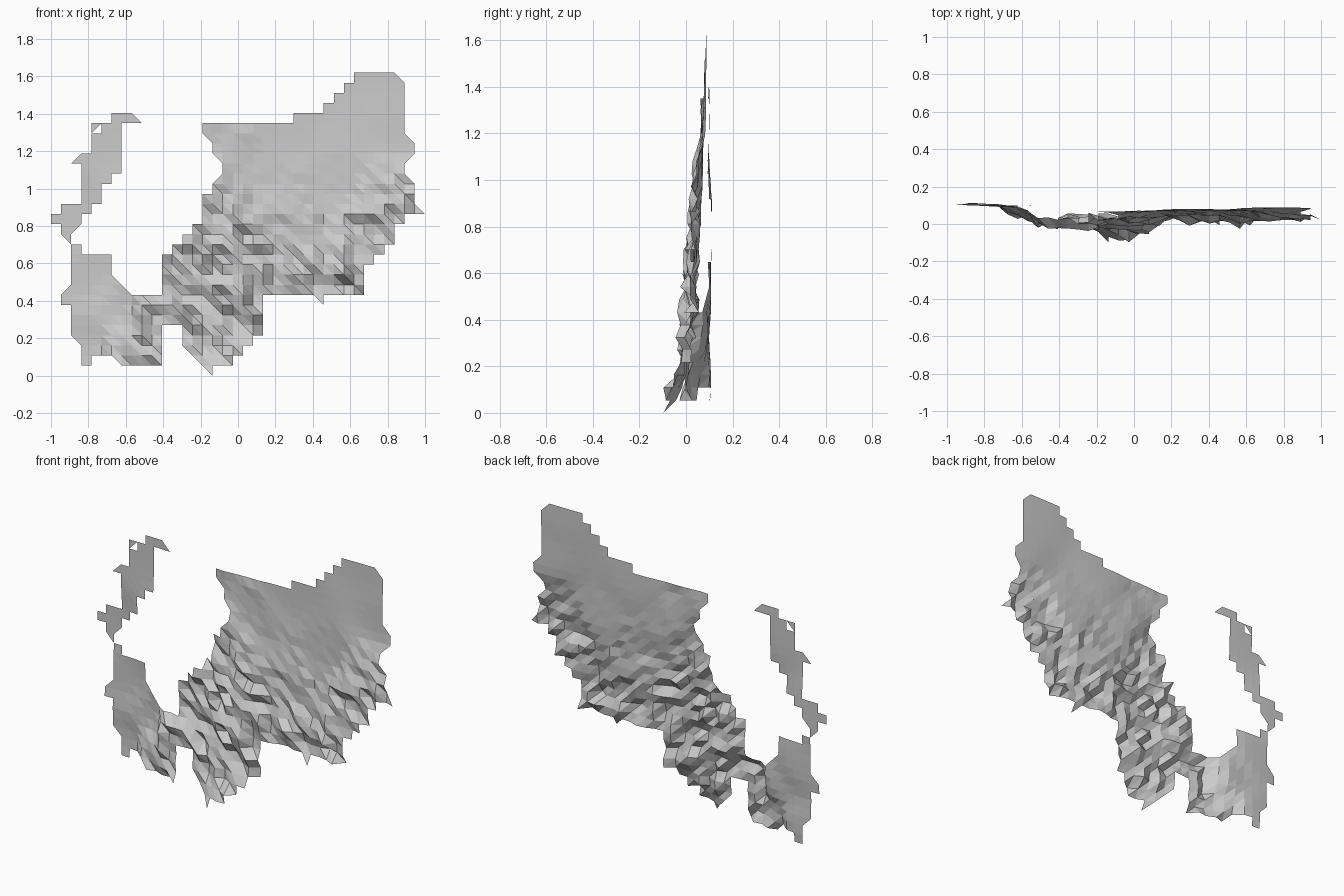
import bpy, bmesh, random

if "Cube" in bpy.data.objects:
    bpy.data.objects.remove(bpy.data.objects["Cube"])
random.seed(4)
STEP, TOP = 0.054, 1.62

# Column spans of each row, top to bottom
main = [(30, 35), (29, 35), (28, 35), (27, 35), (24, 35), (15, 35), (15, 35),
        (16, 36), (16, 35), (17, 35), (17, 35), (16, 36), (15, 36), (15, 36),
        (15, 35), (14, 34), (13, 34), (12, 33), (11, 32), (11, 31), (11, 31),
        (11, 27), (11, 21), (11, 21), (11, 21), (13, 21), (13, 20), (14, 19), (15, 18)]
left = [(6, 8), (5, 7), (4, 7), (4, 7), (3, 7), (3, 7), (3, 6), (3, 5), (3, 5),
        (1, 4), (0, 3), (1, 2), (1, 1), (2, 3), (2, 6), (2, 6), (2, 6), (2, 7),
        (1, 11), (2, 11), (2, 11), (2, 11), (3, 11), (3, 11), (7, 11)]
cells = {(r, c) for r, (a, b) in enumerate(main) for c in range(a, b)}
cells |= {(r + 4, c) for r, (a, b) in enumerate(left) for c in range(a, b)}
cells |= {(28, 3), (21, 29), (21, 30), (21, 27), (21, 28)}

# Ragged triangular border bits: row, column, missing corner (0 TL, 1 TR, 2 BR, 3 BL)
ragged = [(0, 34, 1), (4, 8, 1), (5, 4, 2), (8, 2, 0), (6, 15, 3), (8, 16, 3),
          (10, 16, 0), (8, 35, 2), (10, 35, 1), (16, 1, 3), (20, 6, 1), (21, 7, 1),
          (26, 2, 3), (27, 13, 3), (28, 14, 3), (29, 15, 3), (22, 26, 3), (21, 1, 0),
          (13, 36, 1), (15, 2, 2), (6, 35, 1), (28, 6, 3)]

# Depth of the relief at sample positions: x, z, y
depth = [(-.95, .8, .112), (-.7, 1.3, .10), (-.8, .5, .108), (-.8, .15, .107),
         (-.65, .35, .095), (-.57, .1, .03), (-.45, .32, -.01), (-.45, .12, .0),
         (-.35, .5, .03), (-.05, .06, -.10), (-.1, .2, -.01), (-.1, .4, -.005),
         (.1, .3, .0), (0, .7, .015), (-.1, 1.0, .035), (-.15, 1.3, .065),
         (.3, 1.3, .08), (.3, .8, .055), (.35, .5, .02), (.6, .5, .015),
         (.8, .85, .03), (.9, 1.3, .085), (.8, 1.6, .088), (.95, .95, .035),
         (.5, 1.05, .072), (.1, 1.1, .07)]


def point(r, c):
    x, z = -1 + c * STEP, TOP - r * STEP
    total = weight = 0
    for px, pz, py in depth:
        w = 1 / ((x - px) ** 2 + (z - pz) ** 2 + .002) ** 2
        total += w * py
        weight += w
    y = total / weight
    # rougher where the surface comes forward
    rough = min(.03, max(0, .075 - y) * .45)
    y += max(-1.5, min(1.5, random.gauss(0, .65))) * rough
    return x, max(-.11, y), z


# Torn relief sheet
bm = bmesh.new()
verts = {}


def vert(r, c):
    if (r, c) not in verts:
        verts[r, c] = bm.verts.new(point(r, c))
    return verts[r, c]


tri = {(r, c): k for r, c, k in ragged}
for r, c in sorted(cells | set(tri)):
    tl, tr, br, bl = vert(r, c), vert(r, c + 1), vert(r + 1, c + 1), vert(r + 1, c)
    if (r, c) in tri:
        vs = [tl, tr, br, bl]
        vs.pop(tri[r, c])
        bm.faces.new(vs[::-1])
    else:
        bm.faces.new((tl, br, tr))
        bm.faces.new((tl, bl, br))
bmesh.ops.delete(bm, geom=[v for v in bm.verts if not v.link_faces], context='VERTS')

mesh = bpy.data.meshes.new("relief_sheet")
bm.to_mesh(mesh)
bm.free()
bpy.context.collection.objects.link(bpy.data.objects.new("relief_sheet", mesh))
